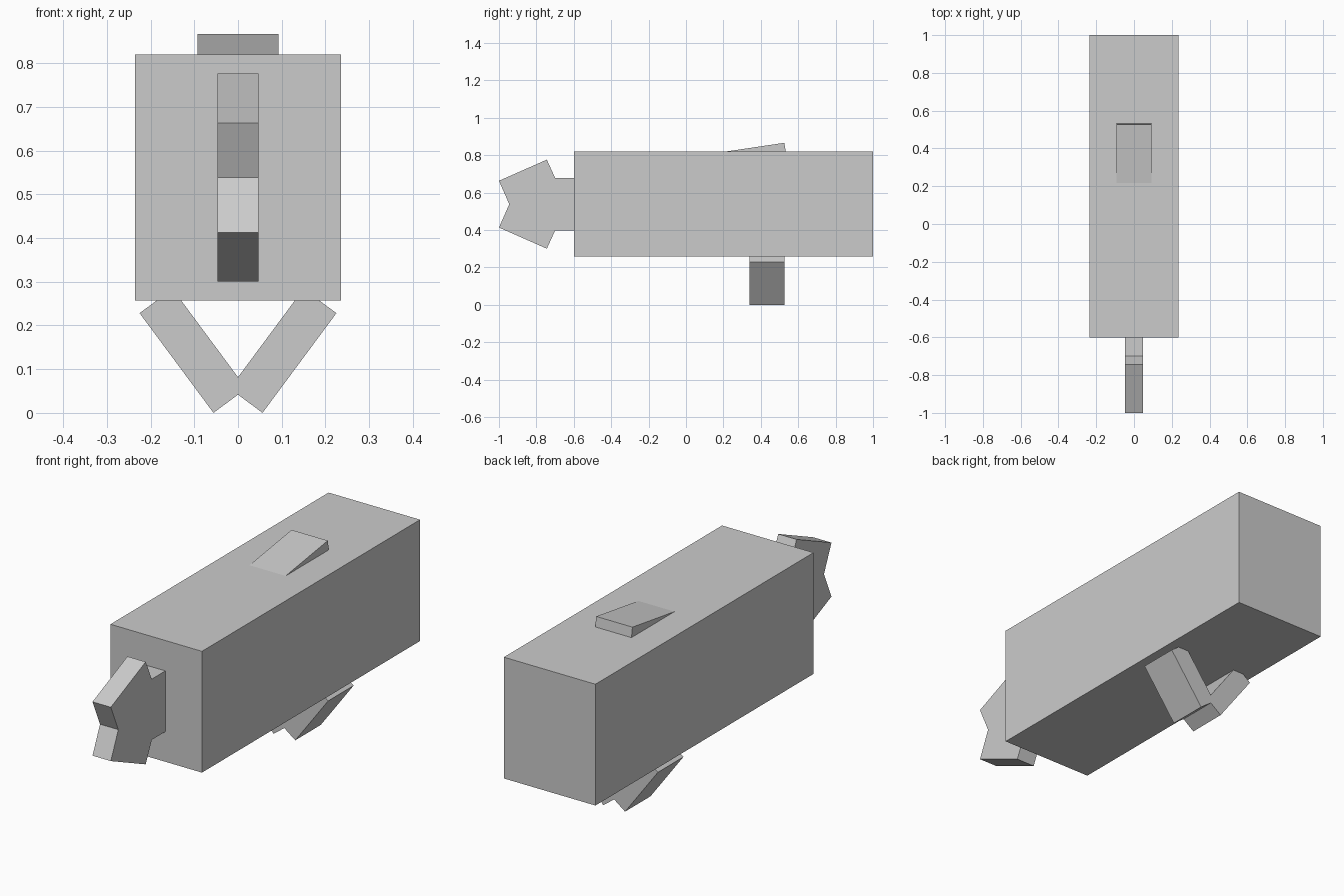
import bpy, bmesh
from mathutils import Vector

if "Cube" in bpy.data.objects:
    bpy.data.objects.remove(bpy.data.objects["Cube"])


def prism(name, profile, axis, lo, hi):
    """Extrude a 2D outline along x (points are y,z) or y (points are x,z)."""
    def place(a, b, t):
        return (t, a, b) if axis == 'x' else (a, t, b)
    bm = bmesh.new()
    face = bm.faces.new([bm.verts.new(place(a, b, lo)) for a, b in profile])
    ext = bmesh.ops.extrude_face_region(bm, geom=[face])
    moved = [v for v in ext['geom'] if isinstance(v, bmesh.types.BMVert)]
    offset = Vector(place(0, 0, hi - lo))
    bmesh.ops.translate(bm, verts=moved, vec=offset)
    bmesh.ops.recalc_face_normals(bm, faces=bm.faces)
    mesh = bpy.data.meshes.new(name)
    bm.to_mesh(mesh)
    bm.free()
    obj = bpy.data.objects.new(name, mesh)
    bpy.context.collection.objects.link(obj)
    return obj


# Main body block
prism("body", [(-0.6, 0.257), (1.0, 0.257), (1.0, 0.82), (-0.6, 0.82)], 'x', -0.235, 0.235)

# Tail: short stem and forked fan, symmetric about its mid height
mid = 0.538
upper = [(-0.58, 0.141), (-0.7, 0.141), (-0.744, 0.238), (-1.0, 0.125)]
tail = [(y, mid + h) for y, h in upper] + [(-0.945, mid)]
tail += [(y, mid - h) for y, h in reversed(upper)]
prism("tail_fan", tail, 'x', -0.047, 0.047)

# Tilted slab on top, partly sunk in the body
prism("top_fin", [(0.21, 0.819), (0.526, 0.866), (0.535, 0.805), (0.219, 0.759)],
      'x', -0.093, 0.093)

# Pair of slanted fins crossing underneath
leg = [(0.056, 0.0), (0.225, 0.228), (0.15, 0.284), (-0.019, 0.056)]
for side, s in (("right", 1), ("left", -1)):
    prism(side + "_lower_fin", [(s * x, z) for x, z in leg], 'y', 0.34, 0.527)
